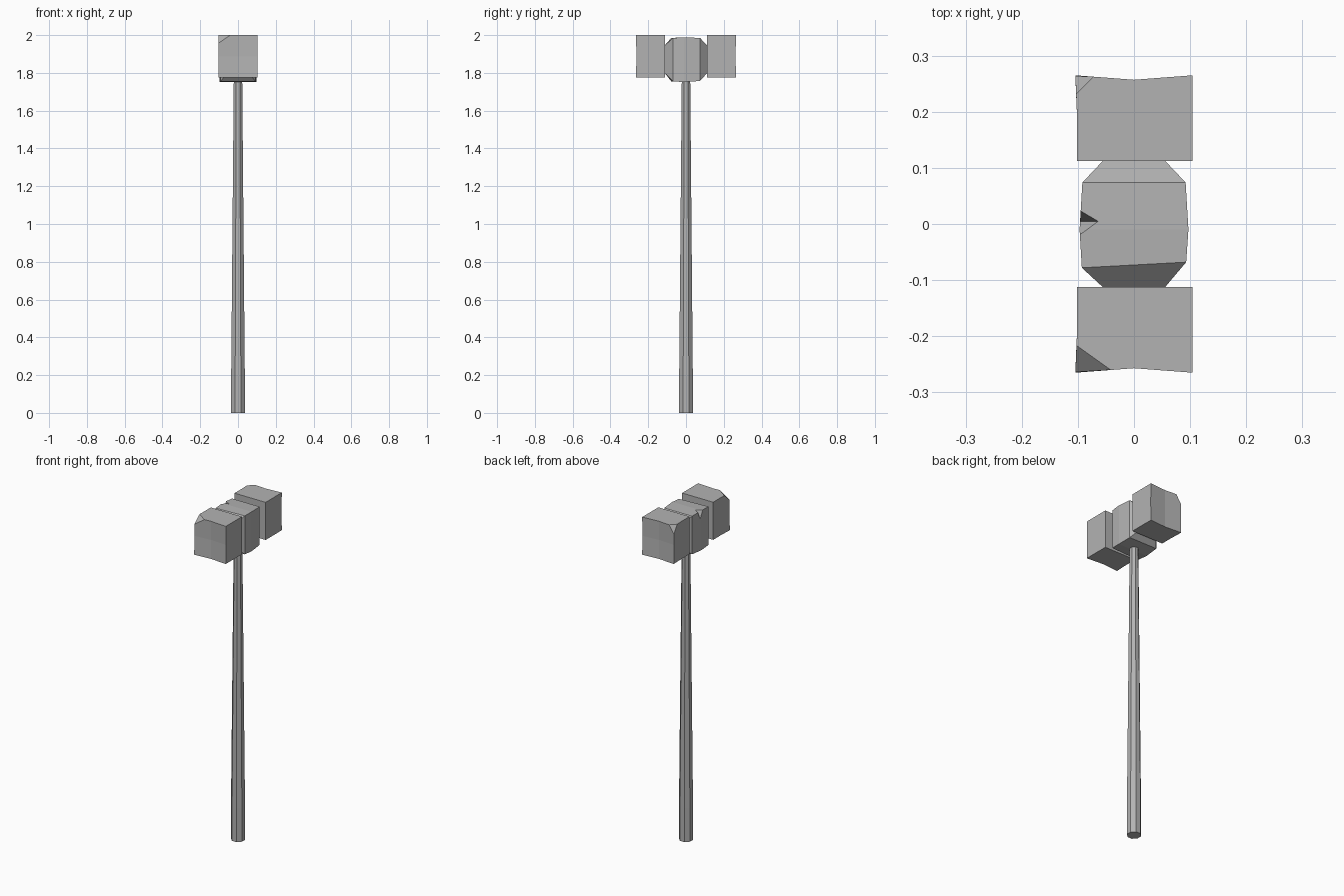
import bpy, bmesh, math
from mathutils import Vector

default = bpy.data.objects.get("Cube")
if default:
    bpy.data.objects.remove(default, do_unlink=True)

stone = bpy.data.materials.new("stone grey")
stone.use_nodes = True
GREY = (0.45, 0.45, 0.45, 1)
stone.diffuse_color = GREY
bsdf = stone.node_tree.nodes["Principled BSDF"]
bsdf.inputs["Base Color"].default_value = GREY
bsdf.inputs["Roughness"].default_value = 0.8


def finish(name, bm):
    bmesh.ops.recalc_face_normals(bm, faces=bm.faces)
    mesh = bpy.data.meshes.new(name)
    bm.to_mesh(mesh)
    bm.free()
    mesh.materials.append(stone)
    obj = bpy.data.objects.new(name, mesh)
    bpy.context.collection.objects.link(obj)
    return obj


def loft(name, rings):
    """Skin a list of equal-length point rings and cap both ends."""
    bm = bmesh.new()
    loops = [[bm.verts.new(p) for p in ring] for ring in rings]
    for a, b in zip(loops, loops[1:]):
        for i in range(len(a)):
            j = (i + 1) % len(a)
            bm.faces.new((a[i], a[j], b[j], b[i]))
    bm.faces.new(loops[0])
    bm.faces.new(loops[-1])
    return finish(name, bm)


# Handle: tapering octagonal shaft with a straight grip
def octagon(z, radius):
    angles = [math.radians(22.5 + 45 * i) for i in range(8)]
    return [(radius * math.cos(a), radius * math.sin(a), z) for a in angles]


loft("handle", [octagon(0, 0.039), octagon(0.2, 0.039), octagon(1.78, 0.024)])


# Striking heads: dented blocks with one chipped upper corner
def striking_head(name, side, chip):
    bm = bmesh.new()
    bmesh.ops.create_cube(bm, size=1)
    bmesh.ops.subdivide_edges(bm, edges=bm.edges[:], cuts=1, use_grid_fill=True)
    for v in bm.verts:
        x, y, z = v.co
        outer = y * side > 0.4
        dent = 0.008 * (1 - 2 * abs(x)) if outer else 0
        if outer and abs(z) < 0.1:
            dent += 0.003
        narrow = 0.97 if x < 0 and not outer else 1
        v.co = (x * 0.209 * narrow,
                side * 0.1885 + y * 0.153 - side * dent,
                1.8875 + z * 0.225)
    # slice the chip off the corner through three points on its edges
    cx, cy, cz = -0.1045, side * 0.265, 2.0
    a = Vector((cx + chip[0], cy, cz))
    b = Vector((cx, cy - side * chip[1], cz))
    c = Vector((cx, cy, cz - chip[2]))
    normal = (b - a).cross(c - a).normalized()
    if normal.dot(Vector((cx, cy, cz)) - a) < 0:
        normal = -normal
    bmesh.ops.bisect_plane(bm, geom=bm.verts[:] + bm.edges[:] + bm.faces[:],
                           plane_co=a, plane_no=normal, clear_outer=True)
    rim = [e for e in bm.edges if e.is_boundary]
    bmesh.ops.holes_fill(bm, edges=rim, sides=0)
    return finish(name, bm)


striking_head("front_head", -1, (0.07, 0.05, 0.045))
striking_head("back_head", 1, (0.035, 0.035, 0.05))


# Centre block: chamfered at both ends, slightly bulged in the middle
def section(y, half_width, low, high, skew=0):
    return [(sx * half_width, y + sx * skew, z)
            for sx, z in ((-1, low), (1, low), (1, high), (-1, high))]


centre = loft("centre_block", [
    section(-0.113, 0.055, 1.80, 1.945),
    section(-0.073, 0.093, 1.755, 1.985, 0.005),
    section(-0.01, 0.097, 1.752, 1.988),
    section(0.074, 0.092, 1.757, 1.985),
    section(0.113, 0.055, 1.80, 1.945),
])

# Notch broken out of the upper edge of the centre block
bm = bmesh.new()
for p in ((-0.055, 0.005, 2.0), (-0.13, 0.05, 2.0),
          (-0.13, -0.05, 2.0), (-0.105, 0.004, 1.93)):
    bm.verts.new(p)
bmesh.ops.convex_hull(bm, input=bm.verts[:])
cutter = finish("notch_cutter", bm)
cutter.hide_render = True
cut = centre.modifiers.new("notch", "BOOLEAN")
cut.operation = "DIFFERENCE"
cut.solver = "EXACT"
cut.object = cutter
bpy.context.view_layer.objects.active = centre
bpy.ops.object.modifier_apply(modifier=cut.name)
bpy.data.objects.remove(cutter, do_unlink=True)
